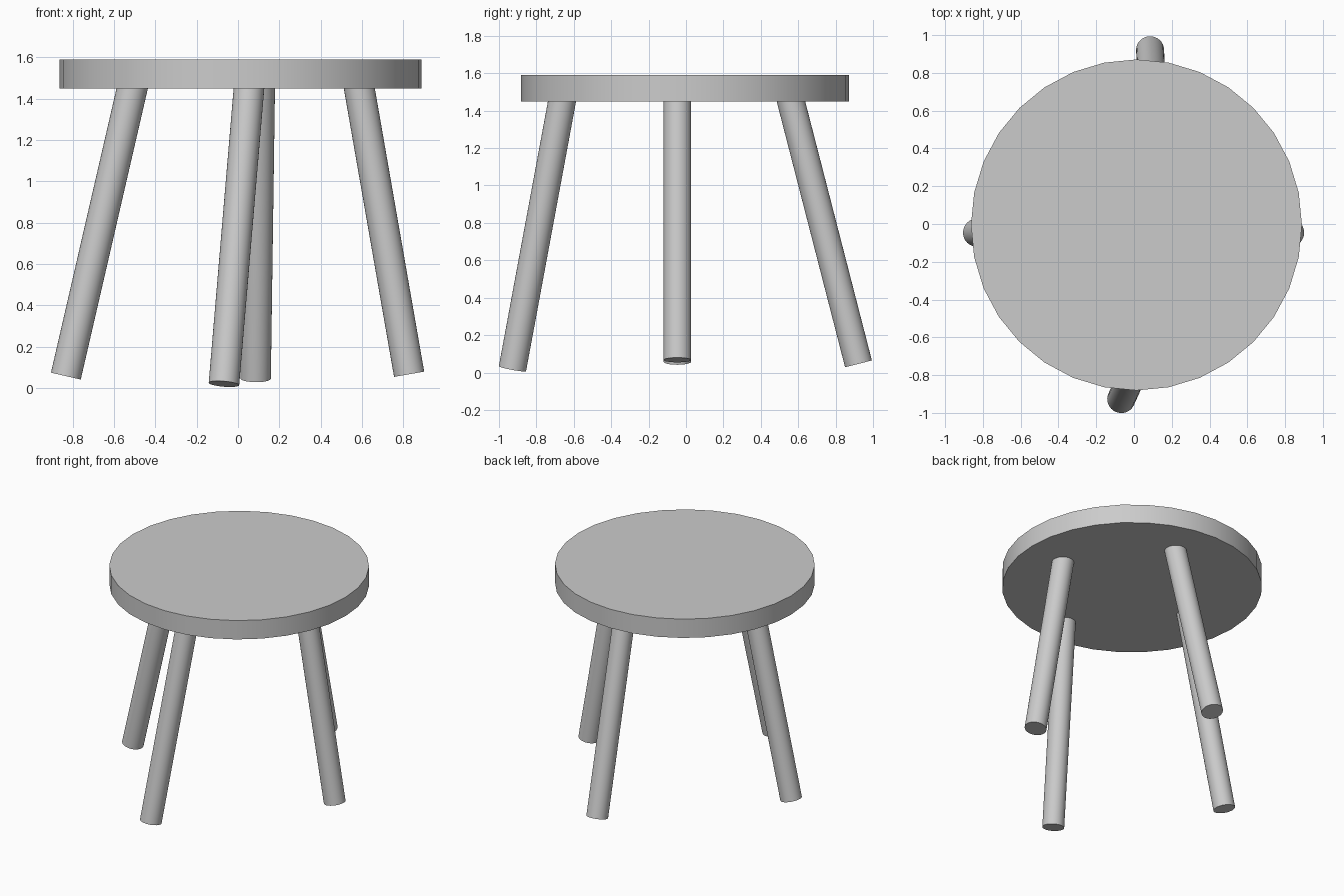
import bpy
from math import radians
from mathutils import Vector

if "Cube" in bpy.data.objects:
    bpy.data.objects.remove(bpy.data.objects["Cube"])

grey = bpy.data.materials.new("light grey")
grey.diffuse_color = (0.6, 0.6, 0.6, 1)
grey.use_nodes = True
grey.node_tree.nodes["Principled BSDF"].inputs["Base Color"].default_value = grey.diffuse_color


def cylinder(name, bottom, top, radius):
    """Closed 32-sided cylinder running between two points."""
    a, b = Vector(bottom), Vector(top)
    axis = b - a
    bpy.ops.mesh.primitive_cylinder_add(
        vertices=32, radius=radius, depth=axis.length, location=(a + b) / 2,
        rotation=axis.to_track_quat('Z', 'Y').to_euler())
    obj = bpy.context.object
    obj.name = name
    obj.data.materials.append(grey)
    bpy.ops.object.shade_smooth_by_angle(angle=radians(30))
    return obj


# Round seat
cylinder("seat", (0.013, -0.005, 1.45), (0.013, -0.005, 1.59), 0.876)

# Splayed legs: foot centre and the point where each meets the seat underside
legs = {
    "front_leg": ((-0.068, -0.928, 0.02), (0.053, -0.663, 1.45)),
    "back_leg": ((0.085, 0.922, 0.047), (0.105, 0.561, 1.45)),
    "left_leg": ((-0.833, -0.046, 0.058), (-0.512, -0.046, 1.45)),
    "right_leg": ((0.828, -0.046, 0.067), (0.587, -0.046, 1.45)),
}
for name, (foot, head) in legs.items():
    # run each leg slightly into the seat
    foot, head = Vector(foot), Vector(head)
    cylinder(name, foot, head + (head - foot) * 0.035, 0.074)
